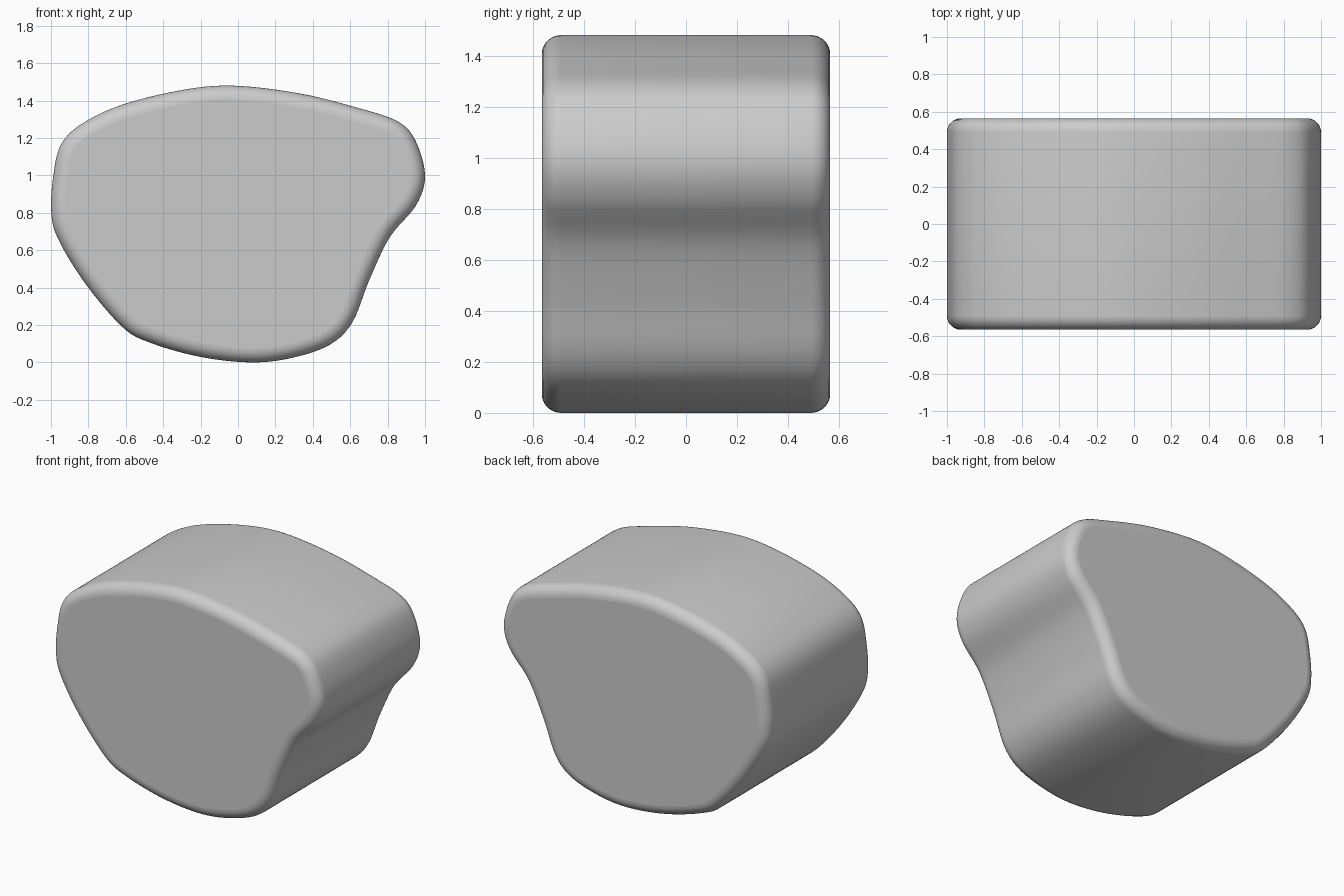
import bpy, bmesh, math
from mathutils import Vector

if "Cube" in bpy.data.objects:
    bpy.data.objects.remove(bpy.data.objects["Cube"])

# Outline in the front view (x, z), clockwise from the top
OUTLINE = [(-.03, 1.48), (.33, 1.438), (.65, 1.358), (.85, 1.29), (.945, 1.19),
           (.998, 1.0), (.95, .84), (.81, .67), (.70, .44), (.61, .215),
           (.49, .095), (.29, .025), (.07, .0), (-.205, .03), (-.47, .105),
           (-.62, .19), (-.82, .425), (-.965, .665), (-1.0, .815), (-.988, 1.0),
           (-.95, 1.16), (-.845, 1.27), (-.63, 1.375), (-.31, 1.455)]
HALF_DEPTH, ROUND, STEPS, ARC = 0.565, 0.075, 6, 8


def smooth_loop(pts):
    """Closed Catmull-Rom curve through the points."""
    pts = [Vector(p) for p in pts]
    n, out = len(pts), []
    for i in range(n):
        a, b, c, d = (pts[(i + k) % n] for k in (-1, 0, 1, 2))
        for s in range(STEPS):
            t = s / STEPS
            out.append(0.5 * (2 * b + (c - a) * t + (2 * a - 5 * b + 4 * c - d) * t * t
                              + (3 * b - a - 3 * c + d) * t ** 3))
    return out


loop = smooth_loop(OUTLINE)
n = len(loop)
# Fit exactly to the width and the ground
x0, x1 = min(p.x for p in loop), max(p.x for p in loop)
z0, z1 = min(p.y for p in loop), max(p.y for p in loop)
loop = [Vector(((p.x - x0) / (x1 - x0) * 2 - 1, (p.y - z0) / (z1 - z0) * 1.48)) for p in loop]
inward = []
for i in range(n):
    t = (loop[(i + 1) % n] - loop[i - 1]).normalized()
    inward.append(Vector((t.y, -t.x)))

# Rounded edge: (y, inset) from front cap to back cap
front = [(-HALF_DEPTH + ROUND * (1 - math.sin(a)), ROUND * (1 - math.cos(a)))
         for a in (math.pi / 2 * (1 - k / ARC) for k in range(ARC + 1))]
section = front + [(-y, d) for y, d in reversed(front)]

# Block body
bm = bmesh.new()
rings = []
for y, d in section:
    rings.append([bm.verts.new((p.x + q.x * d, y, p.y + q.y * d)) for p, q in zip(loop, inward)])
for r, s in zip(rings, rings[1:]):
    for i in range(n):
        j = (i + 1) % n
        bm.faces.new((r[i], r[j], s[j], s[i]))
bm.faces.new(rings[0])
bm.faces.new(rings[-1][::-1])
bmesh.ops.recalc_face_normals(bm, faces=bm.faces)
for f in bm.faces:
    f.smooth = len(f.verts) == 4
mesh = bpy.data.meshes.new("rounded_block")
bm.to_mesh(mesh)
bm.free()
block = bpy.data.objects.new("rounded_block", mesh)
bpy.context.collection.objects.link(block)
